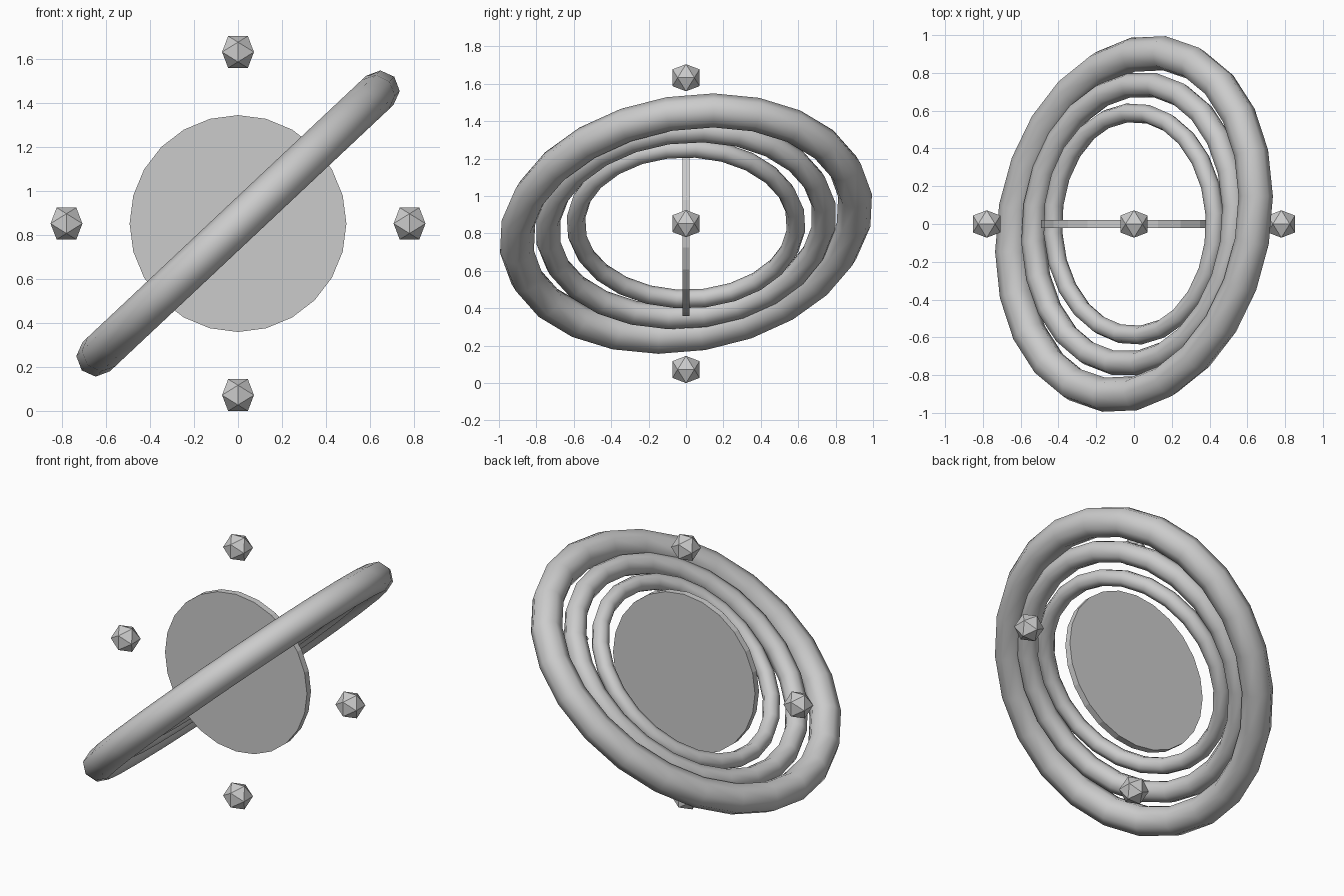
import bpy, bmesh
from math import sin, cos, pi, radians
from mathutils import Vector

if "Cube" in bpy.data.objects:
    bpy.data.objects.remove(bpy.data.objects["Cube"])

CENTRE = Vector((0, 0, 0.8525))
TILT = radians(43.2)       # slope of the ring plane seen from the front
SKEW = radians(40)         # direction of the long ring axis inside that plane


def make_object(name, bm, smooth=False):
    bmesh.ops.recalc_face_normals(bm, faces=bm.faces[:])
    for f in bm.faces:
        f.smooth = smooth
    mesh = bpy.data.meshes.new(name)
    bm.to_mesh(mesh)
    bm.free()
    obj = bpy.data.objects.new(name, mesh)
    obj.location = CENTRE
    bpy.context.collection.objects.link(obj)
    return obj


def ring(name, a, b, tube, segs=24, sides=8):
    """Slightly oval torus with half-axes a, b lying in the tilted plane."""
    y = Vector((0, 1, 0))
    u = Vector((cos(TILT), 0, sin(TILT)))
    n = Vector((-sin(TILT), 0, cos(TILT)))
    p = cos(SKEW) * y + sin(SKEW) * u
    q = -sin(SKEW) * y + cos(SKEW) * u
    bm = bmesh.new()
    loops = []
    for i in range(segs):
        t = 2 * pi * i / segs
        c = a * cos(t) * p + b * sin(t) * q
        out = (b * cos(t) * p + a * sin(t) * q).normalized()
        loops.append([bm.verts.new(c + tube * (cos(s) * out + sin(s) * n))
                      for s in (2 * pi * j / sides for j in range(sides))])
    for i in range(segs):
        l0, l1 = loops[i], loops[(i + 1) % segs]
        for j in range(sides):
            k = (j + 1) % sides
            bm.faces.new((l0[j], l1[j], l1[k], l0[k]))
    make_object(name, bm, smooth=True)


# Three nested tilted rings
ring("inner_ring", 0.59, 0.59, 0.05)
ring("middle_ring", 0.765, 0.705, 0.065)
ring("outer_ring", 0.963, 0.824, 0.091)

# Thin upright disc facing the front
bm = bmesh.new()
bmesh.ops.create_cone(bm, cap_ends=True, segments=24, radius1=0.493, radius2=0.493, depth=0.04)
for v in bm.verts:
    v.co = Vector((v.co.x, v.co.z, v.co.y))
make_object("centre_disc", bm)


# Four icosahedron beads around the disc
def bead(name, offset):
    bm = bmesh.new()
    k = 0.0725
    m = k / 1.618
    for s in (-1, 1):
        for t in (-1, 1):
            for co in ((s * m, 0, t * k), (s * k, t * m, 0), (0, s * k, t * m)):
                bm.verts.new(co)
    bmesh.ops.convex_hull(bm, input=bm.verts[:])
    make_object(name, bm).location = CENTRE + Vector(offset)


for name, off in (("bead_left", (-0.78, 0, 0)), ("bead_right", (0.78, 0, 0)),
                  ("bead_bottom", (0, 0, -0.78)), ("bead_top", (0, 0, 0.78))):
    bead(name, off)
